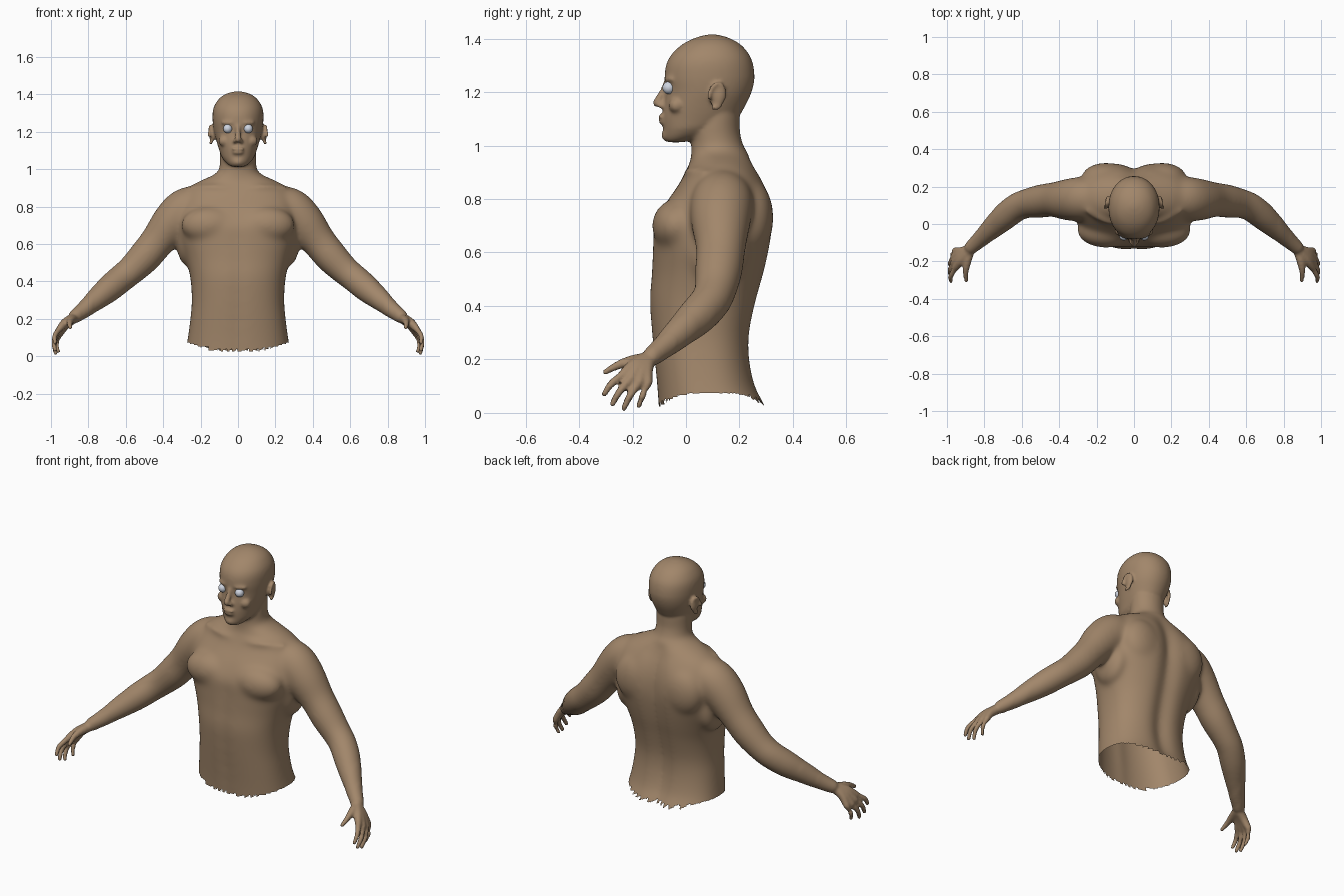
import bpy, bmesh, math
from mathutils import Vector, Matrix

cube = bpy.data.objects.get("Cube")
if cube:
    bpy.data.objects.remove(cube)


def material(name, rgb, rough):
    m = bpy.data.materials.new(name)
    m.use_nodes = True
    m.diffuse_color = (*rgb, 1)
    bsdf = m.node_tree.nodes["Principled BSDF"]
    bsdf.inputs["Base Color"].default_value = (*rgb, 1)
    bsdf.inputs["Roughness"].default_value = rough
    return m


skin = material("tan skin", (0.36, 0.24, 0.145), 0.6)
eye_white = material("pale eye", (0.62, 0.66, 0.74), 0.4)
bm = bmesh.new()


def refine(rows, n=4):
    """Catmull-Rom interpolation of a list of equal-length tuples."""
    out = []
    for i in range(len(rows) - 1):
        a, b, c, d = (rows[max(i - 1, 0)], rows[i], rows[i + 1], rows[min(i + 2, len(rows) - 1)])
        for k in range(n):
            t = k / n
            out.append(tuple(q + 0.5 * t * (r - p + t * (2*p - 5*q + 4*r - s + t * (3*(q - r) + s - p)))
                             for p, q, r, s in zip(a, b, c, d)))
    return out + [rows[-1]]


def loft(rings):
    """Skin a closed tube over rings of points."""
    vs = [[bm.verts.new(p) for p in ring] for ring in rings]
    n = len(vs[0])
    for a, b in zip(vs, vs[1:]):
        for i in range(n):
            j = (i + 1) % n
            bm.faces.new((a[i], a[j], b[j], b[i]))
    bm.faces.new(vs[0][::-1])
    bm.faces.new(vs[-1])


def section(z, w, front, back, power, spine, belly):
    """Horizontal superellipse with a groove down the back and front."""
    pts, mid, half = [], (front + back) / 2, (back - front) / 2
    for i in range(64):
        t = math.tau * i / 64
        c, s = math.cos(t), math.sin(t)
        x = w * math.copysign(abs(c) ** (2 / power), c)
        y = mid + half * math.copysign(abs(s) ** (2 / power), s)
        if s > 0:
            y -= spine * math.exp(-(x / 0.05) ** 2) * s
        else:
            y -= belly * math.exp(-(x / 0.03) ** 2) * s
        pts.append((x, y, z))
    return pts


def tube(path, side=1, n=4):
    """Round limb along (x, y, z, radius) points with rounded ends."""
    pts = refine(path, n)
    cs = [Vector((p[0] * side, p[1], p[2])) for p in pts]
    rs = [p[3] for p in pts]
    d0, d1 = (cs[0] - cs[1]).normalized(), (cs[-1] - cs[-2]).normalized()
    r0, r1 = rs[0], rs[-1]
    caps = (0.95, 0.75, 0.4)
    cs = ([cs[0] + d0 * r0 * k for k in caps] + cs + [cs[-1] + d1 * r1 * k for k in caps[::-1]])
    rs = ([r0 * math.sqrt(1 - k*k) for k in caps] + rs + [r1 * math.sqrt(1 - k*k) for k in caps[::-1]])
    rings = []
    for i, (c, r) in enumerate(zip(cs, rs)):
        d = (cs[min(i + 1, len(cs) - 1)] - cs[max(i - 1, 0)]).normalized()
        u = d.cross(Vector((0.1, 0.3, 1)) if abs(d.z) < 0.9 else Vector((0, 1, 0.1))).normalized()
        v = d.cross(u)
        rings.append([c + r * (u * math.cos(a) + v * math.sin(a))
                      for a in (math.tau * k / 20 for k in range(20))])
    loft(rings)


def blob(loc, size, turn=0, tilt=0):
    m = (Matrix.Translation(loc) @ Matrix.Rotation(turn, 4, 'Z') @ Matrix.Rotation(tilt, 4, 'Y')
         @ Matrix.Diagonal((*size, 1)))
    bmesh.ops.create_uvsphere(bm, u_segments=24, v_segments=16, radius=1, matrix=m)


# torso and neck: height, half width, front, back, power, spine, belly groove
torso = [(-.06, .285, -.10, .335, 2.4, .02, .006), (.03, .28, -.105, .30, 2.4, .02, .006),
         (.10, .268, -.11, .265, 2.4, .025, .006), (.2, .255, -.12, .245, 2.4, .03, .008),
         (.3, .247, -.13, .245, 2.4, .03, .008), (.42, .255, -.138, .27, 2.4, .03, .008),
         (.52, .28, -.13, .297, 2.4, .03, .006), (.62, .31, -.125, .318, 2.5, .032, .006),
         (.70, .32, -.12, .328, 2.5, .035, .006), (.78, .315, -.08, .322, 2.5, .035, .004),
         (.85, .30, -.03, .30, 2.4, .03, 0), (.905, .26, .0, .27, 2.2, .02, 0),
         (.94, .195, .015, .25, 2, .01, 0), (.97, .13, .02, .232, 2, 0, 0),
         (1.0, .102, .02, .215, 2, 0, 0), (1.05, .097, .02, .202, 2, 0, 0),
         (1.12, .097, .03, .2, 2, 0, 0), (1.16, .09, .04, .19, 2, 0, 0)]
loft([section(*r) for r in refine(torso)])

# skull and jaw
head = [(1.012, .035, -.075, -.01), (1.03, .06, -.085, .06), (1.06, .085, -.085, .13),
        (1.1, .1, -.088, .19), (1.15, .115, -.084, .222), (1.2, .128, -.076, .245),
        (1.25, .135, -.08, .256), (1.3, .136, -.075, .252), (1.34, .126, -.055, .237),
        (1.38, .098, -.012, .202), (1.405, .058, .04, .155), (1.416, .015, .085, .11)]
loft([section(*r, 2.1, 0, 0) for r in refine(head)])

# nose, lips and chin
tube([(0, -.07, 1.235, .014), (0, -.086, 1.2, .014), (0, -.108, 1.16, .017)])
blob((0, -.092, 1.108), (.034, .013, .008))
blob((0, -.089, 1.088), (.03, .013, .009))
blob((0, -.07, 1.038), (.035, .024, .024))

fingers = [
    [(.955, -.235, .145, .015), (.98, -.28, .108, .014), (.978, -.306, .07, .011)],
    [(.965, -.207, .128, .015), (.984, -.25, .078, .014), (.978, -.276, .032, .011)],
    [(.965, -.175, .116, .015), (.982, -.21, .063, .014), (.975, -.233, .016, .011)],
    [(.957, -.143, .112, .014), (.97, -.163, .063, .013), (.96, -.177, .025, .010)]]

for s in (1, -1):
    # shoulder, upper arm and forearm
    tube([(.19, .14, .815, .10), (.275, .135, .785, .118), (.35, .13, .715, .113),
          (.43, .13, .615, .094), (.50, .122, .53, .09), (.57, .11, .46, .08),
          (.625, .09, .415, .077), (.69, .04, .36, .074), (.76, -.025, .30, .06),
          (.82, -.08, .25, .046), (.87, -.125, .213, .037)], s)
    # chest, shoulder blade and flank muscles
    blob((s * .15, -.035, .70), (.155, .093, .10))
    blob((s * .15, .25, .73), (.13, .078, .14))
    blob((s * .27, .12, .62), (.06, .12, .14))
    # collar bone
    tube([(s * .03, .005, .895, .012), (s * .14, .01, .905, .014), (s * .25, .07, .90, .014)])
    # palm and fingers
    for f in fingers:
        k = f[0]
        tube([(.872, -.135, .208, .028), ((.89 + k[0]) / 2, (k[1] - .15) / 2, (k[2] + .215) / 2, .024),
              (*k[:3], .018)], s)
        tube(f, s)
    tube([(.88, -.15, .2, .026), (.893, -.205, .193, .022), (.9, -.255, .178, .016),
          (.897, -.303, .152, .011)], s)
    # brow, cheek and nostril
    blob((s * .05, -.058, 1.248), (.042, .019, .012), s * .3)
    blob((s * .07, -.035, 1.15), (.035, .03, .03))
    blob((s * .016, -.092, 1.15), (.013, .016, .011))
    # ear: thin shell with a raised rim
    blob((s * .14, .112, 1.185), (.011, .028, .045), -s * .35)
    rim = []
    for i in range(11):
        a = math.radians(-100 + 29 * i)
        y, z = -.028 * math.cos(a), .046 * math.sin(a)
        rim.append((.146 + .3 * y, .114 - y + .12 * z, 1.185 + z, .0085))
    tube(rim, s, 2)

bmesh.ops.recalc_face_normals(bm, faces=bm.faces)
mesh = bpy.data.meshes.new("body")
bm.to_mesh(mesh)
bm.free()
body = bpy.data.objects.new("body", mesh)
bpy.context.collection.objects.link(body)
bpy.context.view_layer.objects.active = body
body.select_set(True)

# fuse the parts into one skin
rm = body.modifiers.new("fuse", 'REMESH')
rm.mode = 'VOXEL'
rm.voxel_size = 0.007
bpy.ops.object.modifier_apply(modifier=rm.name)

bm = bmesh.new()
bm.from_mesh(body.data)


def relax(rule, times):
    vs = [v for v in bm.verts if rule(v.co)]
    for _ in range(times):
        bmesh.ops.smooth_vert(bm, verts=vs, factor=0.5, use_axis_x=True, use_axis_y=True, use_axis_z=True)


relax(lambda p: p.z < .93 and abs(p.x) < .78, 30)
relax(lambda p: p.z < 1.06 and abs(p.x) < .84, 10)
relax(lambda p: p.z > 1.26, 8)
relax(lambda p: True, 3)


# torn open waist
def below_rim(p):
    a = math.atan2(p.y - .1, p.x)
    ragged = abs(p.x) < .2
    tear = .018 * ((a * 5.3 + .4 * math.sin(7 * a)) % 1 - .5) if ragged else 0
    return abs(p.x) < .4 and p.z < .075 - .045 * min(abs(p.y - .1) / .2, 1.1) ** 3 + tear


bmesh.ops.delete(bm, geom=[f for f in bm.faces if below_rim(f.calc_center_median())], context='FACES')
bm.to_mesh(body.data)
bm.free()
body.data.materials.clear()
body.data.materials.append(skin)
bpy.ops.object.shade_smooth()

# eyeballs
for s, name in ((1, "left_eye"), (-1, "right_eye")):
    bpy.ops.mesh.primitive_uv_sphere_add(segments=32, ring_count=16, radius=.024, location=(s * .055, -.064, 1.216))
    eye = bpy.context.object
    eye.name = name
    eye.data.materials.append(eye_white)
    bpy.ops.object.shade_smooth()
